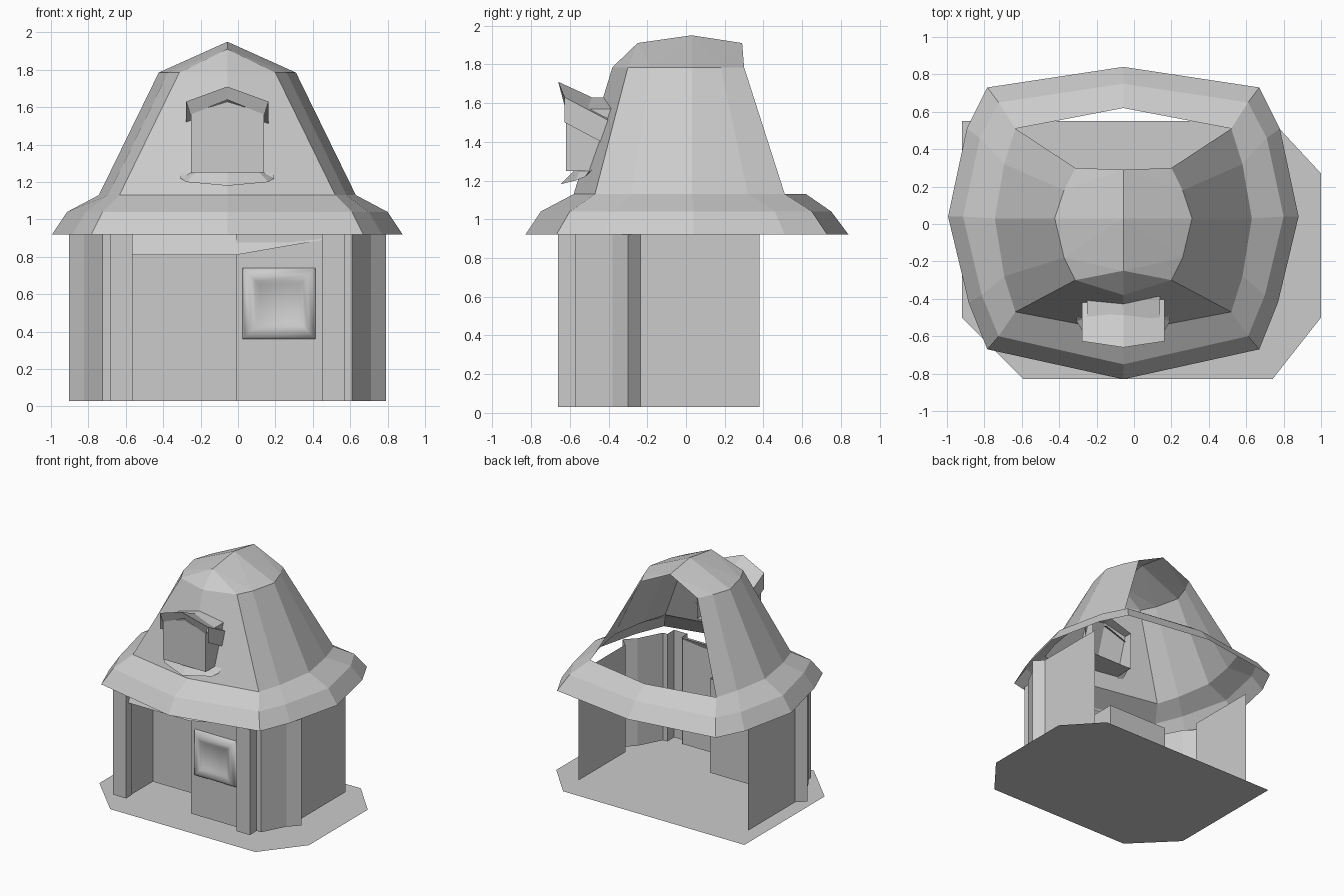
import bpy, bmesh

CX = -0.057                      # mirror line of the building
WALL_LOW, WALL_HIGH = 0.03, 0.92

cube = bpy.data.objects.get("Cube")
if cube:
    bpy.data.objects.remove(cube, do_unlink=True)

grey = bpy.data.materials.new("plain grey")
grey.use_nodes = True
GREY = (0.6, 0.6, 0.6, 1)
grey.diffuse_color = GREY
grey.node_tree.nodes["Principled BSDF"].inputs["Base Color"].default_value = GREY


def build(name, verts, faces, smooth=None):
    mesh = bpy.data.meshes.new(name)
    mesh.from_pydata(verts, [], faces)
    mesh.materials.append(grey)
    obj = bpy.data.objects.new(name, mesh)
    bpy.context.collection.objects.link(obj)
    if smooth:
        bpy.ops.object.select_all(action="DESELECT")
        obj.select_set(True)
        bpy.context.view_layer.objects.active = obj
        bpy.ops.object.shade_smooth_by_angle(angle=smooth)
    return obj


def flip(points):
    return [(2 * CX - x, *rest) for x, *rest in reversed(points)]


def wall(name, path, top=WALL_HIGH, smooth=None):
    """Upright sheet following a plan path."""
    n = len(path)
    verts = [(x, y, z) for z in (WALL_LOW, top) for x, y in path]
    faces = [(i, i + 1, n + i + 1, n + i) for i in range(n - 1)]
    return build(name, verts, faces, smooth)


# Ground slab
ground = [(-0.92, 0.55), (-0.92, -0.5), (-0.59, -0.83), (0.74, -0.83),
          (1.0, -0.5), (1.0, 0.27), (0.74, 0.55)]
build("ground", [(x, y, 0) for x, y in ground], [range(len(ground))])

# Side walls with corner posts, mirrored
side = [(0.61, -0.57), (0.71, -0.38), (0.79, -0.30), (0.72, -0.235), (0.72, 0.38)]
post = [(0.45, -0.59), (0.45, -0.66), (0.57, -0.66), (0.57, -0.57), (0.61, -0.57)]
wall("left_side_wall", side)
wall("right_side_wall", flip(side))
wall("left_front_post", post)
wall("right_front_post", flip(post))

# Front wall and the recessed porch
wall("front_wall", [(-0.01, -0.60), (0.45, -0.60)])
wall("porch_wall", [(-0.57, -0.60), (-0.57, -0.30), (-0.01, -0.30), (-0.01, -0.60)], 0.81)
build("porch_lintel",
      [(-0.57, -0.63, 0.81), (-0.01, -0.63, 0.81), (0.45, -0.605, 0.89),
       (0.45, -0.58, 0.92), (-0.57, -0.58, 0.92)], [range(5)])


# Framed window: nested rectangles, raised in the middle band
def rectangle(inset, y):
    x0, x1, z0, z1 = 0.025 + inset, 0.415 - inset, 0.36 + inset, 0.74 - inset
    return [(x0, y, z0), (x1, y, z0), (x1, y, z1), (x0, y, z1)]


loops = [(0, -0.60), (0.01, -0.62), (0.04, -0.64), (0.07, -0.63), (0.09, -0.615)]
verts = [p for loop in loops for p in rectangle(*loop)]
faces = [(4 * r + i, 4 * r + (i + 1) % 4, 4 * r + 4 + (i + 1) % 4, 4 * r + 4 + i)
         for r in range(len(loops) - 1) for i in range(4)]
faces.append(range(len(verts) - 4, len(verts)))
build("window", verts, faces, 1.0)


# Roof: rings given from the front middle round the left side to the back middle
def ring(half, z):
    pts = [(x, y, z) for x, y in half]
    return pts + flip(pts)[1:-1]


rings = [
    ring([(CX, -0.83), (0.67, -0.67), (0.77, -0.42), (0.88, 0.04),
          (0.78, 0.51), (0.67, 0.73), (CX, 0.84)], 0.92),
    ring([(CX, -0.75), (0.61, -0.60), (0.70, -0.38), (0.80, 0.04),
          (0.71, 0.46), (0.61, 0.65), (CX, 0.75)], 1.04),
    ring([(CX, -0.58), (0.52, -0.47), (0.58, -0.28), (0.63, 0.03),
          (0.58, 0.32), (0.52, 0.51), (CX, 0.62)], 1.13),
    ring([(CX, -0.38), (0.20, -0.30), (0.26, -0.18), (0.31, 0.03),
          (0.26, 0.18), (0.20, 0.30), (CX, 0.30)], 1.785),
]
N = len(rings[0])
BACK = N // 2
verts = [p for r in rings for p in r]
faces = []
for r in range(len(rings) - 1):
    for i in range(N):
        # the back of the upper roof is left open
        if r == len(rings) - 2 and i in (BACK - 1, BACK):
            continue
        j = (i + 1) % N
        faces.append((r * N + i, r * N + j, r * N + N + j, r * N + N + i))

# Ridge cap
top = (len(rings) - 1) * N
front, middle, rear = range(len(verts), len(verts) + 3)
verts += [(CX, -0.25, 1.91), (CX, 0.03, 1.95), (CX, 0.29, 1.91)]
fan = [front, front, middle, middle, rear]
for i in range(BACK - 1):
    a, b = top + i, top + i + 1
    c, d = top + (N - i) % N, top + N - i - 1
    faces += [(a, b, fan[i]), (d, c, fan[i])]
for i, (p, q) in ((2, (front, middle)), (4, (middle, rear))):
    faces += [(top + i, q, p), (top + N - i, p, q)]
build("roof", verts, faces)

# Dormer body
W = 0.195
outline = [(-W, 1.25), (W, 1.25), (W, 1.57), (0, 1.63), (-W, 1.57)]
verts = [(CX + x, y, z) for y in (-0.62, -0.34) for x, z in outline]
faces = [range(5)] + [((i + 1) % 5, i, i + 5, (i + 1) % 5 + 5) for i in range(5)]
build("dormer", verts, faces)

# Dormer hood: folded sheet with a front lip and side flaps
hood = [(-0.22, 1.50), (-0.22, 1.63), (0, 1.71), (0.22, 1.63), (0.22, 1.50)]
verts = [(CX + x, -0.66 + 0.15 * abs(x), z) for x, z in hood]
verts += [(CX + x, -0.40, z - 0.12) for x, z in hood]
verts += [(CX + 0.9 * x, -0.62, z - 0.07) for x, z in hood[1:4]]
faces = [(i, i + 1, i + 6, i + 5) for i in range(4)]
faces += [(1, 10, 11, 2), (2, 11, 12, 3)]
build("dormer_hood", verts, faces)

# Dormer sill: pointed tray with upturned sides
sill = [(-0.25, -0.40, 1.35), (-0.25, -0.52, 1.22), (-0.22, -0.57, 1.20), (0, -0.65, 1.18),
        (0.22, -0.57, 1.20), (0.25, -0.52, 1.22), (0.25, -0.40, 1.35)]
verts = [(CX + x, y, z) for x, y, z in sill]
verts += [(CX + 0.78 * x, max(y, -0.6) + 0.02, max(z, 1.25)) for x, y, z in sill]
build("dormer_sill", verts, [(i, i + 1, i + 8, i + 7) for i in range(6)])
